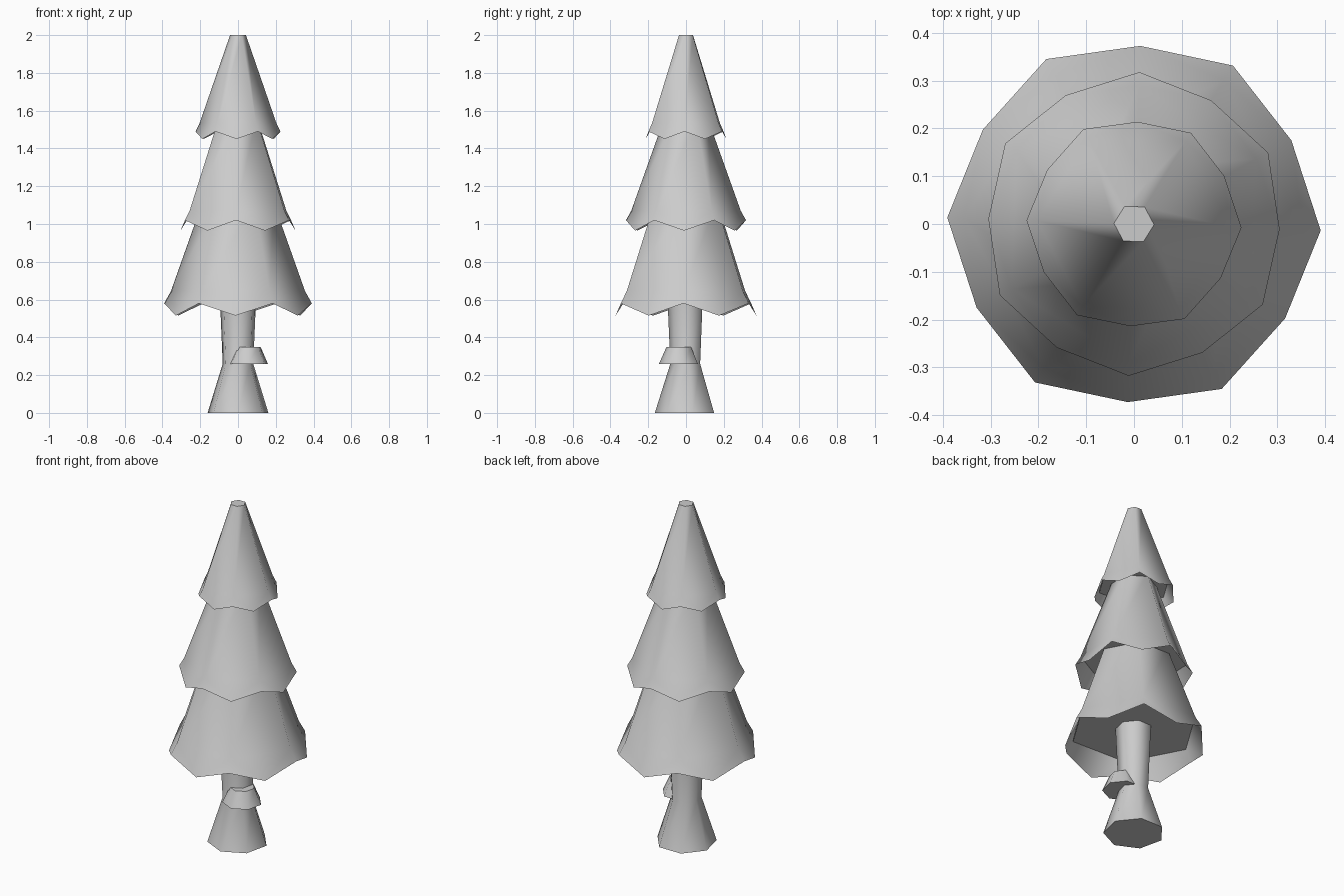
import bpy
import bmesh
from math import cos, sin, radians, pi

if "Cube" in bpy.data.objects:
    bpy.data.objects.remove(bpy.data.objects["Cube"])

GREY = (0.6, 0.6, 0.6, 1.0)
grey = bpy.data.materials.new("plain grey")
grey.use_nodes = True
grey.diffuse_color = GREY
grey.node_tree.nodes["Principled BSDF"].inputs["Base Color"].default_value = GREY


def ring(bm, sides, radius, z, turn, centre=(0, 0)):
    """Add a regular ring of vertices, first one at the angle turn."""
    angles = [turn + 2 * pi * i / sides for i in range(sides)]
    return [bm.verts.new((centre[0] + radius * cos(a), centre[1] + radius * sin(a), z))
            for a in angles]


def bridge(bm, low, high):
    n = len(low)
    for i in range(n):
        j = (i + 1) % n
        bm.faces.new((low[i], low[j], high[j], high[i]))


def finish(bm, name, angle):
    mesh = bpy.data.meshes.new(name)
    bm.to_mesh(mesh)
    bm.free()
    mesh.materials.append(grey)
    obj = bpy.data.objects.new(name, mesh)
    bpy.context.collection.objects.link(obj)
    bpy.ops.object.select_all(action="DESELECT")
    obj.select_set(True)
    bpy.context.view_layer.objects.active = obj
    bpy.ops.object.shade_smooth_by_angle(angle=radians(angle))


def tier(name, turn, peak, shoulder, corner, tip):
    """Six-sided cone with a flared, zigzag skirt; each level is (radius, z)."""
    bm = bmesh.new()
    turn = radians(turn)
    top = ring(bm, 6, *peak, turn)
    mid = ring(bm, 6, *shoulder, turn)
    corners = ring(bm, 6, *corner, turn)
    tips = ring(bm, 6, *tip, turn + pi / 6)
    bm.faces.new(top)
    bridge(bm, mid, top)
    # Skirt: a hanging point between each pair of corners
    for i in range(6):
        j = (i + 1) % 6
        bm.faces.new((corners[i], tips[i], mid[i]))
        bm.faces.new((tips[i], mid[j], mid[i]))
        bm.faces.new((tips[i], corners[j], mid[j]))
    # Underside closing the cone above the skirt
    under = ring(bm, 6, shoulder[0] - 0.002, shoulder[1], turn)
    bm.faces.new(under[::-1])
    finish(bm, name, 70)


def lathe(name, sides, levels, turn, centre=(0, 0)):
    """Closed faceted solid through (radius, z) levels, bottom to top."""
    bm = bmesh.new()
    rings = [ring(bm, sides, r, z, radians(turn), centre) for r, z in levels]
    for low, high in zip(rings, rings[1:]):
        bridge(bm, low, high)
    bm.faces.new(rings[0][::-1])
    bm.faces.new(rings[-1])
    finish(bm, name, 55)


# Foliage, each tier turned against the one below
tier("lower_foliage", -2, (0.19, 1.11), (0.355, 0.645), (0.391, 0.58), (0.373, 0.515))
tier("middle_foliage", 28, (0.115, 1.56), (0.29, 1.07), (0.318, 1.02), (0.305, 0.965))
tier("upper_foliage", -2, (0.042, 2.0), (0.203, 1.535), (0.225, 1.49), (0.214, 1.45))

# Trunk with flared foot, and a shelf growing from its side
lathe("trunk", 7, [(0.165, 0), (0.083, 0.26), (0.1, 0.65)], -90)
lathe("trunk_shelf", 7, [(0.108, 0.26), (0.068, 0.35)], -90, (0.053, -0.035))
